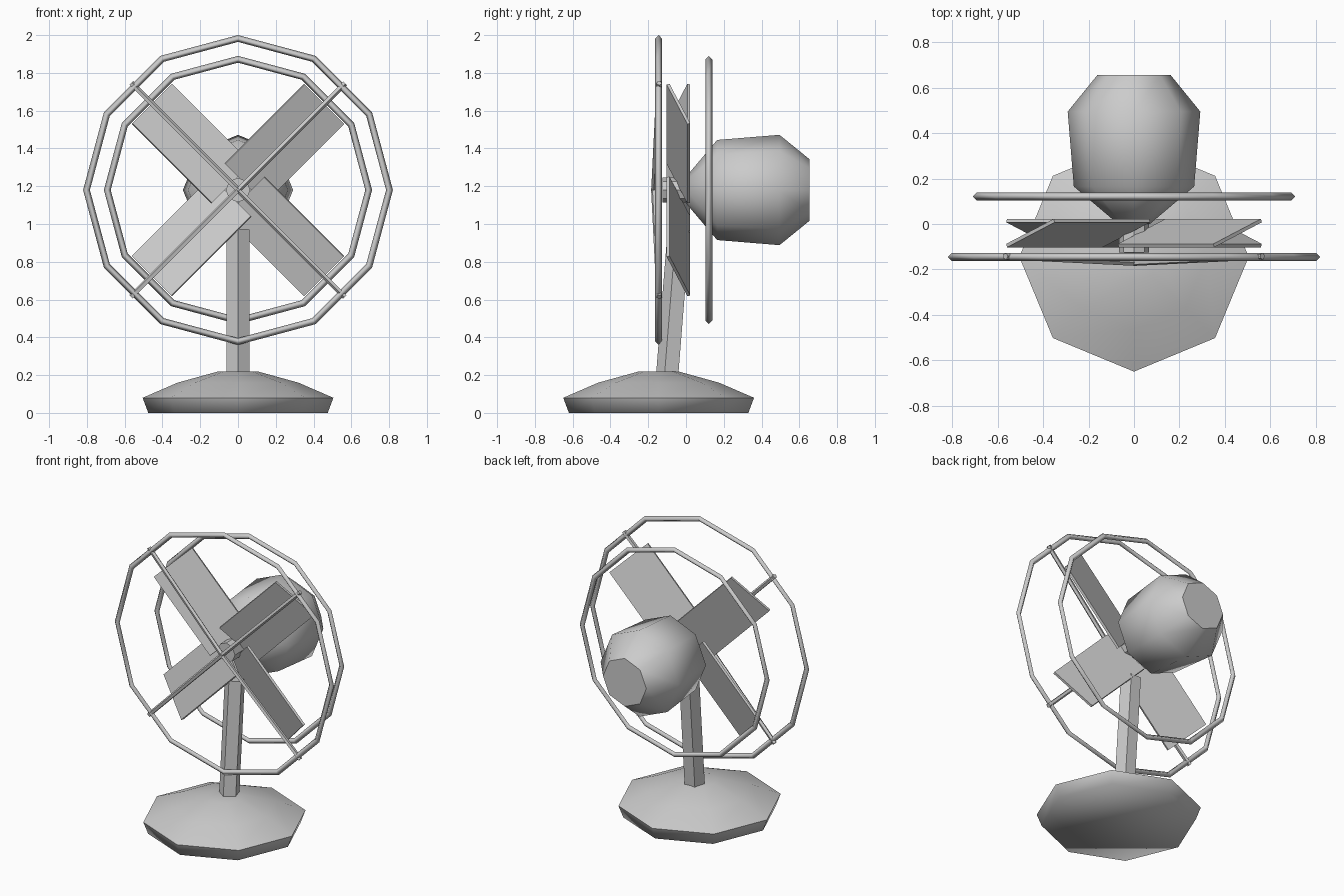
import bpy, bmesh, math
from mathutils import Vector, Matrix

cube = bpy.data.objects.get("Cube")
if cube:
    bpy.data.objects.remove(cube)

grey = bpy.data.materials.new("plain_grey")
grey.use_nodes = True
COLOR = (0.6, 0.6, 0.6, 1)
grey.diffuse_color = COLOR
grey.node_tree.nodes["Principled BSDF"].inputs["Base Color"].default_value = COLOR

HUB_Z = 1.18


def finish(name, bm, smooth=None):
    bmesh.ops.recalc_face_normals(bm, faces=bm.faces)
    mesh = bpy.data.meshes.new(name)
    bm.to_mesh(mesh)
    bm.free()
    mesh.materials.append(grey)
    obj = bpy.data.objects.new(name, mesh)
    bpy.context.collection.objects.link(obj)
    if smooth:
        bpy.ops.object.select_all(action='DESELECT')
        obj.select_set(True)
        bpy.context.view_layer.objects.active = obj
        bpy.ops.object.shade_smooth_by_angle(angle=math.radians(smooth))
    return obj


def lathe(name, profile, sides, matrix, smooth=None):
    """Capped solid from (radius, height) points turned about local z."""
    bm = bmesh.new()
    rings = []
    for r, h in profile:
        angles = [2 * math.pi * i / sides for i in range(sides)]
        rings.append([bm.verts.new(matrix @ Vector((r * math.cos(a), r * math.sin(a), h)))
                      for a in angles])
    for low, high in zip(rings, rings[1:]):
        for i in range(sides):
            j = (i + 1) % sides
            bm.faces.new((low[i], low[j], high[j], high[i]))
    bm.faces.new(rings[0])
    bm.faces.new(rings[-1])
    return finish(name, bm, smooth)


def rod(name, start, end, radius, sides, turn=0):
    """Straight prism between two points."""
    start, end = Vector(start), Vector(end)
    axis = end - start
    rot = Vector((0, 0, 1)).rotation_difference(axis).to_matrix().to_4x4()
    matrix = Matrix.Translation(start) @ rot @ Matrix.Rotation(turn, 4, 'Z')
    return lathe(name, [(radius, 0), (radius, axis.length)], sides, matrix)


def guard_ring(name, radius, y, tube=0.018):
    """Twelve-sided hoop with a diamond section."""
    bm = bmesh.new()
    section = [(tube, 0), (0, tube), (-tube, 0), (0, -tube)]
    rows = []
    for i in range(12):
        a = math.pi * i / 6
        rows.append([bm.verts.new(((radius + dr) * math.cos(a), y + dy,
                                   HUB_Z + (radius + dr) * math.sin(a)))
                     for dr, dy in section])
    for i in range(12):
        a, b = rows[i], rows[(i + 1) % 12]
        for k in range(4):
            m = (k + 1) % 4
            bm.faces.new((a[k], a[m], b[m], b[k]))
    return finish(name, bm, 100)


# Base and leaning stem
lathe("base", [(0.475, 0), (0.505, 0.08), (0.32, 0.16), (0.11, 0.218)], 8,
      Matrix.Translation((0, -0.145, 0)), 80)
rod("stem", (0, -0.1, 0.12), (0, -0.032, 0.97), 0.065, 5, -math.pi / 2)

# Motor housing and hub, turned about the front-to-back axis
to_back = Matrix.Translation((0, 0, HUB_Z)) @ Matrix.Rotation(-math.pi / 2, 4, 'X')
lathe("motor", [(0.07, 0), (0.265, 0.165), (0.292, 0.495), (0.162, 0.655)], 8, to_back, 50)
lathe("hub", [(0.065, -0.125), (0.065, 0.02)], 8, to_back)

# Guard hoops
guard_ring("front_guard_ring", 0.802, -0.145)
guard_ring("back_guard_ring", 0.692, 0.121)

# Pitched blades and front guard spokes, four of each
for n in range(4):
    angle = math.pi / 4 + n * math.pi / 2
    out = Vector((math.cos(angle), 0, math.sin(angle)))
    side = Vector((-math.sin(angle), 0, math.cos(angle)))
    hub = Vector((0, -0.04, HUB_Z))
    across = side * 0.148 + Vector((0, -0.055, 0))
    thick = out.cross(across).normalized() * 0.008
    bm = bmesh.new()
    corners = {}
    for r in (0, 1):
        for s in (-1, 1):
            for t in (-1, 1):
                p = hub + out * (0.645 if r else 0.05) + across * s + thick * t
                corners[r, s, t] = bm.verts.new(p)
    bmesh.ops.convex_hull(bm, input=bm.verts)
    bmesh.ops.dissolve_limit(bm, angle_limit=0.01, verts=bm.verts, edges=bm.edges)
    finish(f"blade_{n + 1}", bm)

    rod(f"guard_spoke_{n + 1}", Vector((0, -0.17, HUB_Z)),
        Vector((0, -0.142, HUB_Z)) + out * 0.8, 0.015, 5)
